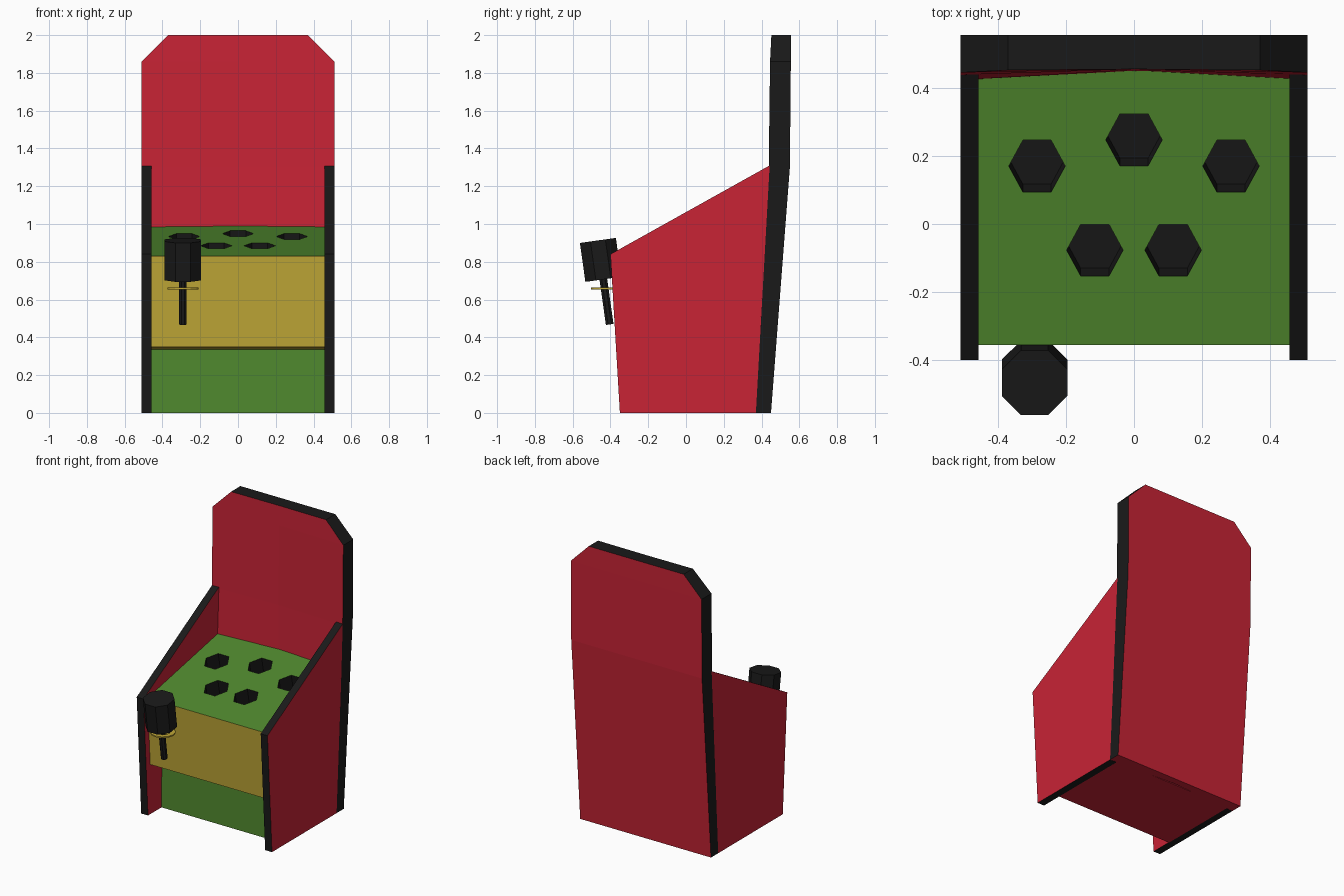
import bpy, bmesh, math
from mathutils import Matrix, Vector

if "Cube" in bpy.data.objects:
    bpy.data.objects.remove(bpy.data.objects["Cube"])


def make_material(name, color):
    m = bpy.data.materials.new(name)
    m.diffuse_color = (*color, 1)
    m.use_nodes = True
    m.node_tree.nodes["Principled BSDF"].inputs["Base Color"].default_value = m.diffuse_color
    return m


MATS = [make_material("red", (0.58, 0.017, 0.036)),
        make_material("black", (0.01, 0.01, 0.01)),
        make_material("green", (0.08, 0.25, 0.027)),
        make_material("yellow", (0.53, 0.39, 0.038))]
RED, BLACK, GREEN, YELLOW = range(4)


def finish(name, bm):
    """Turn a bmesh into a flat-shaded object with the shared palette."""
    bmesh.ops.recalc_face_normals(bm, faces=bm.faces)
    me = bpy.data.meshes.new(name)
    bm.to_mesh(me)
    bm.free()
    for m in MATS:
        me.materials.append(m)
    ob = bpy.data.objects.new(name, me)
    bpy.context.collection.objects.link(ob)
    return ob


def extrude_x(name, profile, x0, x1, cap, edges):
    """Extrude a (y, z) profile along x; edges gives one material per side."""
    bm = bmesh.new()
    a = [bm.verts.new((x0, y, z)) for y, z in profile]
    b = [bm.verts.new((x1, y, z)) for y, z in profile]
    for ring in (a, b):
        bm.faces.new(ring).material_index = cap
    n = len(profile)
    for i in range(n):
        j = (i + 1) % n
        bm.faces.new((a[i], a[j], b[j], b[i])).material_index = edges[i]
    return finish(name, bm)


def prism(bm, sides, radius, z0, z1, mat, turn=0.0):
    """Upright prism from z0 to z1."""
    r = bmesh.ops.create_cone(
        bm, cap_ends=True, segments=sides, radius1=radius, radius2=radius, depth=z1 - z0,
        matrix=Matrix.Translation((0, 0, (z0 + z1) / 2)) @ Matrix.Rotation(turn, 4, 'Z'))
    for f in {f for v in r["verts"] for f in v.link_faces}:
        f.material_index = mat


# Side panels: red faces, black rims
side = [(-0.35, 0), (0.37, 0), (0.443, 1.31), (-0.40, 0.84)]
for label, s in (("left", -1), ("right", 1)):
    extrude_x(label + "_side_panel", side, s * 0.457, s * 0.51, RED, [BLACK] * 4)

# Back board: stacked rows of (z, half width, front edge y, front middle y, back y)
rows = [(0, 0.51, 0.37, 0.40, 0.45), (0.95, 0.51, 0.423, 0.45, 0.523),
        (1.3, 0.51, 0.438, 0.453, 0.55), (1.86, 0.51, 0.445, 0.455, 0.555),
        (2.0, 0.37, 0.452, 0.455, 0.555)]
bm = bmesh.new()
rings = []
for z, w, f, fm, b in rows:
    pts = [(-w, f), (0, fm), (w, f), (w, b), (0, b), (-w, b)]
    rings.append([bm.verts.new((x, y, z)) for x, y in pts])
for lo, hi in zip(rings, rings[1:]):
    for i in range(6):
        j = (i + 1) % 6
        face = bm.faces.new((lo[i], lo[j], hi[j], hi[i]))
        face.material_index = BLACK if i in (2, 5) else RED
bm.faces.new(rings[0]).material_index = RED
bm.faces.new(rings[-1]).material_index = BLACK
finish("back_board", bm)

# Cabinet body between the side panels
body = extrude_x(
    "cabinet_body",
    [(-0.20, 0), (0.39, 0), (0.453, 0.99), (-0.355, 0.83), (-0.325, 0.35), (-0.195, 0.335)],
    -0.46, 0.46, RED, [RED, RED, GREEN, YELLOW, YELLOW, GREEN])

# Hexagonal holes sunk into the play surface
tilt = Matrix.Rotation(math.atan2(0.16, 0.808), 4, 'X')
bm = bmesh.new()
for x, y in ((0, 0.247), (-0.285, 0.17), (0.285, 0.17), (-0.115, -0.077), (0.115, -0.077)):
    hole = bmesh.new()
    prism(hole, 6, 0.083, -0.12, 0.06, BLACK, math.pi / 6)
    bmesh.ops.scale(hole, vec=(1, 1.08, 1), verts=hole.verts)
    # keep the flat sides facing front and back
    if max(v.co.x for v in hole.verts) < 0.08:
        bmesh.ops.rotate(hole, verts=hole.verts, matrix=Matrix.Rotation(math.pi / 6, 3, 'Z'))
    z = 0.83 + (y + 0.355) * 0.16 / 0.808
    hole.transform(Matrix.Translation((x, y, z)) @ tilt)
    tmp = bpy.data.meshes.new("hole_tmp")
    hole.to_mesh(tmp)
    hole.free()
    bm.from_mesh(tmp)
    bpy.data.meshes.remove(tmp)
cutter = finish("hole_cutter", bm)
cutter.hide_render = True
mod = body.modifiers.new("holes", 'BOOLEAN')
mod.operation = 'DIFFERENCE'
mod.solver = 'EXACT'
mod.object = cutter
bpy.context.view_layer.objects.active = body
bpy.ops.object.modifier_apply(modifier=mod.name)
bpy.data.objects.remove(cutter)

# Mallet hanging head-up at the front left
lean = Matrix.Translation((-0.292, -0.452, 0.81)) @ Matrix.Rotation(math.radians(8), 4, 'X')
for name, radius, z0, z1 in (("mallet_head", 0.104, -0.104, 0.104),
                             ("mallet_handle", 0.022, -0.345, -0.10)):
    bm = bmesh.new()
    prism(bm, 8, radius, z0, z1, BLACK)
    # turn so flat sides face front, back and sideways
    if max(v.co.x for v in bm.verts) > radius * 0.98:
        bmesh.ops.rotate(bm, verts=bm.verts, matrix=Matrix.Rotation(math.pi / 8, 3, 'Z'))
    bm.transform(lean)
    finish(name, bm)

# Ring holder around the handle
bm = bmesh.new()
loops = []
for r, z in ((0.082, 0.654), (0.082, 0.663), (0.05, 0.663), (0.05, 0.654)):
    loops.append([bm.verts.new((-0.292 + r * math.cos(k * math.pi / 6),
                                -0.42 + r * math.sin(k * math.pi / 6), z)) for k in range(12)])
for i in range(4):
    a, b = loops[i], loops[(i + 1) % 4]
    for k in range(12):
        m = (k + 1) % 12
        bm.faces.new((a[k], a[m], b[m], b[k])).material_index = YELLOW
finish("mallet_ring", bm)
